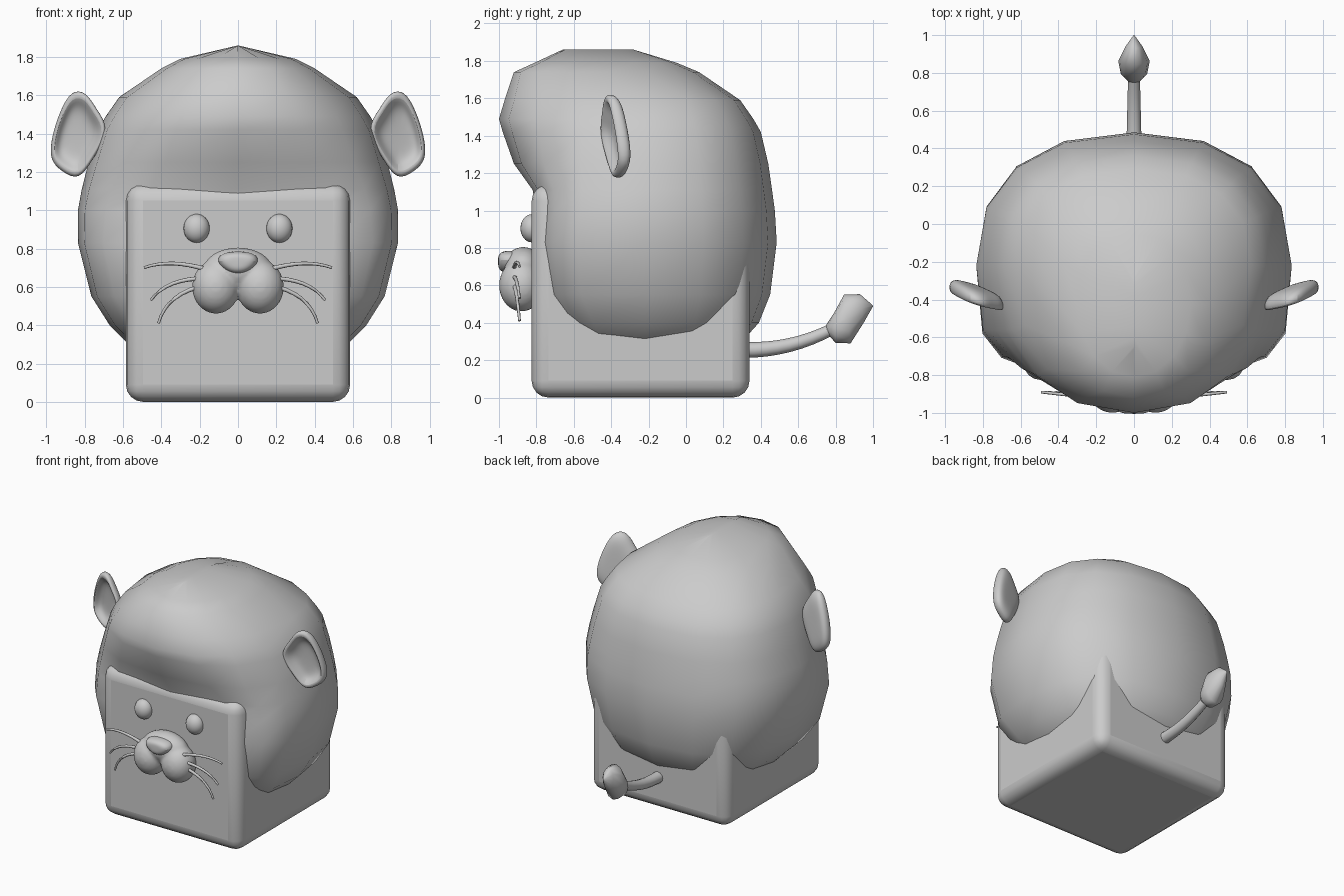
import bpy, bmesh, math
from mathutils import Vector

if "Cube" in bpy.data.objects:
    bpy.data.objects.remove(bpy.data.objects["Cube"], do_unlink=True)

GREY = (0.6, 0.6, 0.6, 1)
mat = bpy.data.materials.new("plain grey")
mat.use_nodes = True
mat.diffuse_color = GREY
mat.node_tree.nodes["Principled BSDF"].inputs["Base Color"].default_value = GREY


def finish(bm, name, angle=60, subsurf=0, bevel=0):
    bmesh.ops.remove_doubles(bm, verts=bm.verts, dist=0.0005)
    bmesh.ops.recalc_face_normals(bm, faces=bm.faces)
    mesh = bpy.data.meshes.new(name)
    bm.to_mesh(mesh)
    bm.free()
    ob = bpy.data.objects.new(name, mesh)
    bpy.context.collection.objects.link(ob)
    mesh.materials.append(mat)
    if bevel:
        mod = ob.modifiers.new("round", 'BEVEL')
        mod.width, mod.segments = bevel, 4
    if subsurf:
        ob.modifiers.new("smooth", 'SUBSURF').levels = subsurf
    bpy.ops.object.select_all(action='DESELECT')
    bpy.context.view_layer.objects.active = ob
    ob.select_set(True)
    bpy.ops.object.shade_smooth_by_angle(angle=math.radians(angle))
    return ob


def loft(rings):
    """Skin equal-length closed rings and cap both ends."""
    bm = bmesh.new()
    rows = [[bm.verts.new(p) for p in ring] for ring in rings]
    n = len(rows[0])
    for a, b in zip(rows, rows[1:]):
        for i in range(n):
            j = (i + 1) % n
            bm.faces.new((a[i], a[j], b[j], b[i]))
    bm.faces.new(rows[0])
    bm.faces.new(rows[-1])
    return bm


def ellipsoid(bm, centre, radii):
    made = bmesh.ops.create_uvsphere(bm, u_segments=24, v_segments=16, radius=1)
    for v in made["verts"]:
        v.co = Vector(centre) + Vector(a * r for a, r in zip(v.co, radii))


def tube(path, radii, sides=8):
    pts = [Vector(p) for p in path]
    rings = []
    for i, (p, r) in enumerate(zip(pts, radii)):
        d = (pts[min(i + 1, len(pts) - 1)] - pts[max(i - 1, 0)]).normalized()
        u = d.cross((1, 0, 0) if abs(d.x) < 0.7 else (0, 1, 0)).normalized()
        w = d.cross(u)
        turns = [math.tau * k / sides for k in range(sides)]
        rings.append([p + r * (u * math.cos(t) + w * math.sin(t)) for t in turns])
    return loft(rings)


def bezier(a, b, c, steps=8):
    """Curve from a to c passing through b halfway."""
    a, b, c = Vector(a), Vector(b), Vector(c)
    mid = 2 * b - (a + c) / 2
    ts = [i / steps for i in range(steps + 1)]
    return [a * (1 - t) ** 2 + mid * 2 * t * (1 - t) + c * t * t for t in ts]


# Body block
bm = bmesh.new()
bmesh.ops.create_cube(bm, size=1)
for v in bm.verts:
    v.co = Vector((v.co.x * 1.17, v.co.y * 1.165 - 0.243, (v.co.z + 0.5) * 1.14))
finish(bm, "body", bevel=0.09)

# Mane: height, half width, front y, back y, front squareness
levels = [
    (0.22, 0.40, -0.50, 0.15, 0.70),
    (0.30, 0.57, -0.62, 0.30, 0.60),
    (0.40, 0.67, -0.69, 0.39, 0.55),
    (0.55, 0.765, -0.77, 0.45, 0.50),
    (0.83, 0.835, -0.80, 0.485, 0.50),
    (1.00, 0.835, -0.80, 0.475, 0.55),
    (1.11, 0.815, -0.82, 0.46, 0.60),
    (1.25, 0.78, -0.92, 0.44, 0.75),
    (1.42, 0.73, -0.98, 0.40, 0.85),
    (1.49, 0.69, -1.00, 0.36, 0.87),
    (1.59, 0.62, -0.97, 0.29, 0.90),
    (1.74, 0.40, -0.92, 0.07, 0.95),
    (1.79, 0.30, -0.81, -0.05, 1.00),
    (1.86, 0.0, -0.66, -0.28, 1.00),
]


def power(v, e):
    return math.copysign(abs(v) ** e, v) if abs(v) > 1e-6 else 0


rings = []
for z, half, front, back, square in levels:
    mid = max(front, min(back, -0.22)) if half > 0.5 else (front + back) / 2
    ring = []
    for k in range(16):
        c, s = math.cos(math.tau * k / 16), math.sin(math.tau * k / 16)
        e = square if s < 0 else 0.85
        reach = back - mid if s > 0 else mid - front
        ring.append((half * power(c, e), mid + reach * power(s, e), z))
    rings.append(ring)
finish(loft(rings), "mane", angle=80)

# Ears: cupped shells
outline = [(0.66, 1.42), (0.74, 1.53), (0.79, 1.62), (0.87, 1.63), (0.93, 1.52),
           (0.975, 1.38), (0.985, 1.26), (0.92, 1.20), (0.83, 1.15), (0.76, 1.26)]
shells = [(0.4, 0.015), (0.68, 0.0), (0.85, -0.045), (1.0, -0.03),
          (1.0, 0.01), (0.8, 0.04), (0.4, 0.045)]
for side, name in ((1, "left_ear"), (-1, "right_ear")):
    rings = []
    for scale, depth in shells:
        ring = []
        for x, z in outline:
            x, z = 0.84 + (x - 0.84) * scale, 1.38 + (z - 1.38) * scale
            y = -0.385 + (x - 0.80) * 0.32 - (z - 1.38) * 0.08 + depth
            ring.append((side * x, y, z))
        rings.append(ring)
    finish(loft(rings), name, subsurf=2)

# Eyes
for side, name in ((1, "left_eye"), (-1, "right_eye")):
    bm = bmesh.new()
    ellipsoid(bm, (side * 0.216, -0.825, 0.905), (0.068, 0.06, 0.075))
    finish(bm, name)

# Muzzle: two cheeks and a bridge fused together
bm = bmesh.new()
for side in (-1, 1):
    ellipsoid(bm, (side * 0.115, -0.88, 0.60), (0.125, 0.12, 0.14))
ellipsoid(bm, (0, -0.87, 0.69), (0.18, 0.11, 0.115))
muzzle = finish(bm, "muzzle")
fuse = muzzle.modifiers.new("fuse", 'REMESH')
fuse.mode, fuse.voxel_size, fuse.use_smooth_shade = 'VOXEL', 0.012, True
soften = muzzle.modifiers.new("soften", 'SMOOTH')
soften.factor, soften.iterations = 0.5, 4

# Nose: rounded triangle
shape = [(-0.12, 0.74), (-0.07, 0.785), (0.07, 0.785), (0.12, 0.74), (0.05, 0.665), (-0.05, 0.665)]
rings = [[(x * s, y, 0.73 + (z - 0.73) * s) for x, z in shape]
         for s, y in ((1, -0.88), (1.08, -0.96), (0.8, -1.0), (0.3, -1.005))]
finish(loft(rings), "nose", subsurf=2)

# Whiskers
strands = [((0.16, 0.69), (0.34, 0.722), (0.49, 0.70)),
           ((0.16, 0.645), (0.34, 0.617), (0.455, 0.53)),
           ((0.16, 0.61), (0.33, 0.54), (0.415, 0.41))]
for side, label in ((1, "left"), (-1, "right")):
    for i, strand in enumerate(strands):
        path = bezier(*[(side * x, -0.92 + 0.015 * k, z) for k, (x, z) in enumerate(strand)])
        finish(tube(path, [0.012 - 0.0006 * k for k in range(9)]), f"{label}_whisker_{i + 1}")

# Tail and its tuft
path = bezier((0, 0.30, 0.255), (0, 0.55, 0.28), (0, 0.79, 0.37))
finish(tube(path, [0.043 - 0.0015 * k for k in range(9)], 12), "tail")

# Tuft sections: upper y and z, lower y and z, half width
sections = [(0.75, 0.39, 0.757, 0.34, 0.03), (0.79, 0.45, 0.80, 0.292, 0.07),
            (0.845, 0.55, 0.88, 0.29, 0.083), (0.93, 0.553, 0.95, 0.40, 0.045),
            (1.0, 0.492, 1.0, 0.488, 0.002)]
rings = []
for y1, z1, y2, z2, half in sections:
    ring = []
    for k in range(12):
        t = math.tau * k / 12
        m = (1 + math.cos(t)) / 2
        ring.append((half * math.sin(t), y2 + (y1 - y2) * m, z2 + (z1 - z2) * m))
    rings.append(ring)
finish(loft(rings), "tail_tuft")
